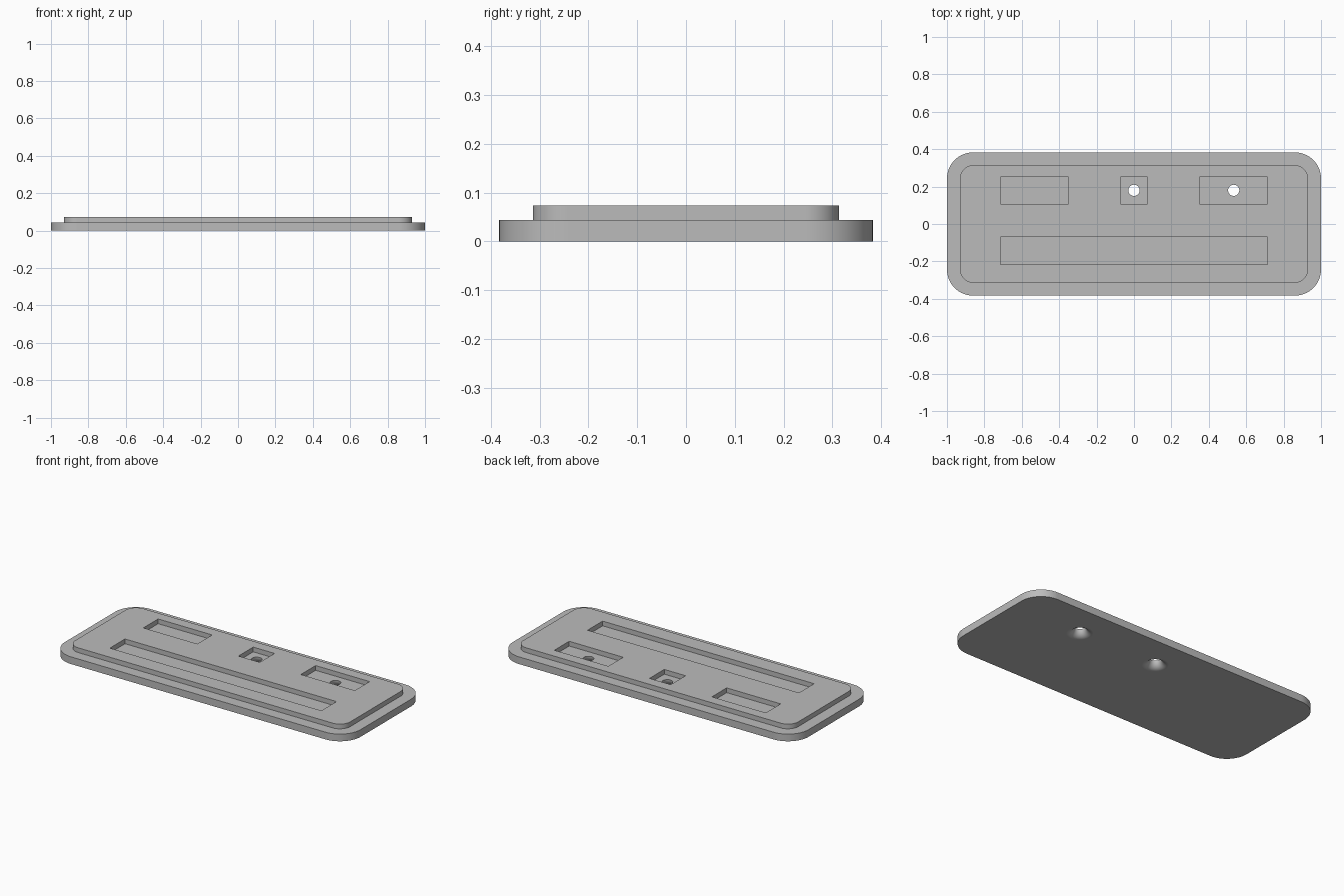
import bpy
import bmesh
from math import cos, sin, pi

cube = bpy.data.objects.get("Cube")
if cube:
    bpy.data.objects.remove(cube, do_unlink=True)

BASE_TOP, PANEL_TOP = 0.044, 0.073
HOLE_RADIUS = 0.03
STEPS = 16

grey = bpy.data.materials.new("plain grey")
grey.use_nodes = True
grey.diffuse_color = (0.5, 0.5, 0.5, 1)
bsdf = next(n for n in grey.node_tree.nodes if n.type == "BSDF_PRINCIPLED")
bsdf.inputs["Base Color"].default_value = grey.diffuse_color


def loft(name, rings):
    """Closed solid through a stack of equal-length rings, bottom to top."""
    bm = bmesh.new()
    loops = [[bm.verts.new(p) for p in ring] for ring in rings]
    for low, high in zip(loops, loops[1:]):
        for i in range(len(low)):
            j = (i + 1) % len(low)
            bm.faces.new((low[i], low[j], high[j], high[i]))
    bm.faces.new(loops[0][::-1])
    bm.faces.new(loops[-1])
    bmesh.ops.recalc_face_normals(bm, faces=bm.faces)
    mesh = bpy.data.meshes.new(name)
    bm.to_mesh(mesh)
    bm.free()
    mesh.materials.append(grey)
    obj = bpy.data.objects.new(name, mesh)
    bpy.context.collection.objects.link(obj)
    return obj


def rounded_ring(half_x, half_y, radius, z):
    points = []
    for quarter, (sx, sy) in enumerate(((1, 1), (-1, 1), (-1, -1), (1, -1))):
        for k in range(STEPS + 1):
            a = (quarter + k / STEPS) * pi / 2
            points.append((sx * (half_x - radius) + radius * cos(a),
                           sy * (half_y - radius) + radius * sin(a), z))
    return points


def rounded_slab(name, half_x, half_y, radius, z0, z1):
    return loft(name, [rounded_ring(half_x, half_y, radius, z) for z in (z0, z1)])


def pocket(name, x0, x1, y0, y1):
    corners = ((x0, y0), (x1, y0), (x1, y1), (x0, y1))
    return loft(name, [[(x, y, z) for x, y in corners] for z in (BASE_TOP, 0.1)])


def flared_hole(name, x, y):
    """Round hole that opens out in a full fillet towards the underside."""
    f = BASE_TOP
    profile = [(HOLE_RADIUS + f, -0.02)]
    for k in range(13):
        t = pi / 2 * (1 - k / 12)
        profile.append((HOLE_RADIUS + f - f * cos(t), f - f * sin(t)))
    profile.append((HOLE_RADIUS, 0.06))
    n = 40
    return loft(name, [[(x + r * cos(2 * pi * i / n), y + r * sin(2 * pi * i / n), z)
                        for i in range(n)] for r, z in profile])


def combine(target, tool, operation):
    bpy.context.view_layer.objects.active = target
    mod = target.modifiers.new(operation.lower(), "BOOLEAN")
    mod.operation = operation
    mod.solver = "EXACT"
    mod.object = tool
    bpy.ops.object.modifier_apply(modifier=mod.name)
    bpy.data.objects.remove(tool, do_unlink=True)


# Base plate with the raised panel on top
plate = rounded_slab("stepped_plate", 1.0, 0.383, 0.14, 0, BASE_TOP)
combine(plate, rounded_slab("raised_panel", 0.93, 0.314, 0.07, 0.02, PANEL_TOP), "UNION")

# Pockets: two upper slots, a small square and a long lower slot
for name, x0, x1, y0, y1 in (
        ("left_slot", 0.35, 0.715, 0.107, 0.25),
        ("right_slot", -0.715, -0.35, 0.107, 0.25),
        ("square_pocket", -0.072, 0.072, 0.107, 0.25),
        ("long_slot", -0.715, 0.715, -0.216, -0.07)):
    combine(plate, pocket(name, x0, x1, y0, y1), "DIFFERENCE")

# Through holes
for name, x in (("centre_hole", 0), ("left_hole", 0.533)):
    combine(plate, flared_hole(name, x, 0.18), "DIFFERENCE")

# Smooth corners and flares, flat faces kept flat
bpy.ops.object.select_all(action="DESELECT")
plate.select_set(True)
bpy.context.view_layer.objects.active = plate
bpy.ops.object.shade_smooth_by_angle(angle=pi / 6)
normals = plate.modifiers.new("face_weighted_normals", "WEIGHTED_NORMAL")
normals.keep_sharp = True
